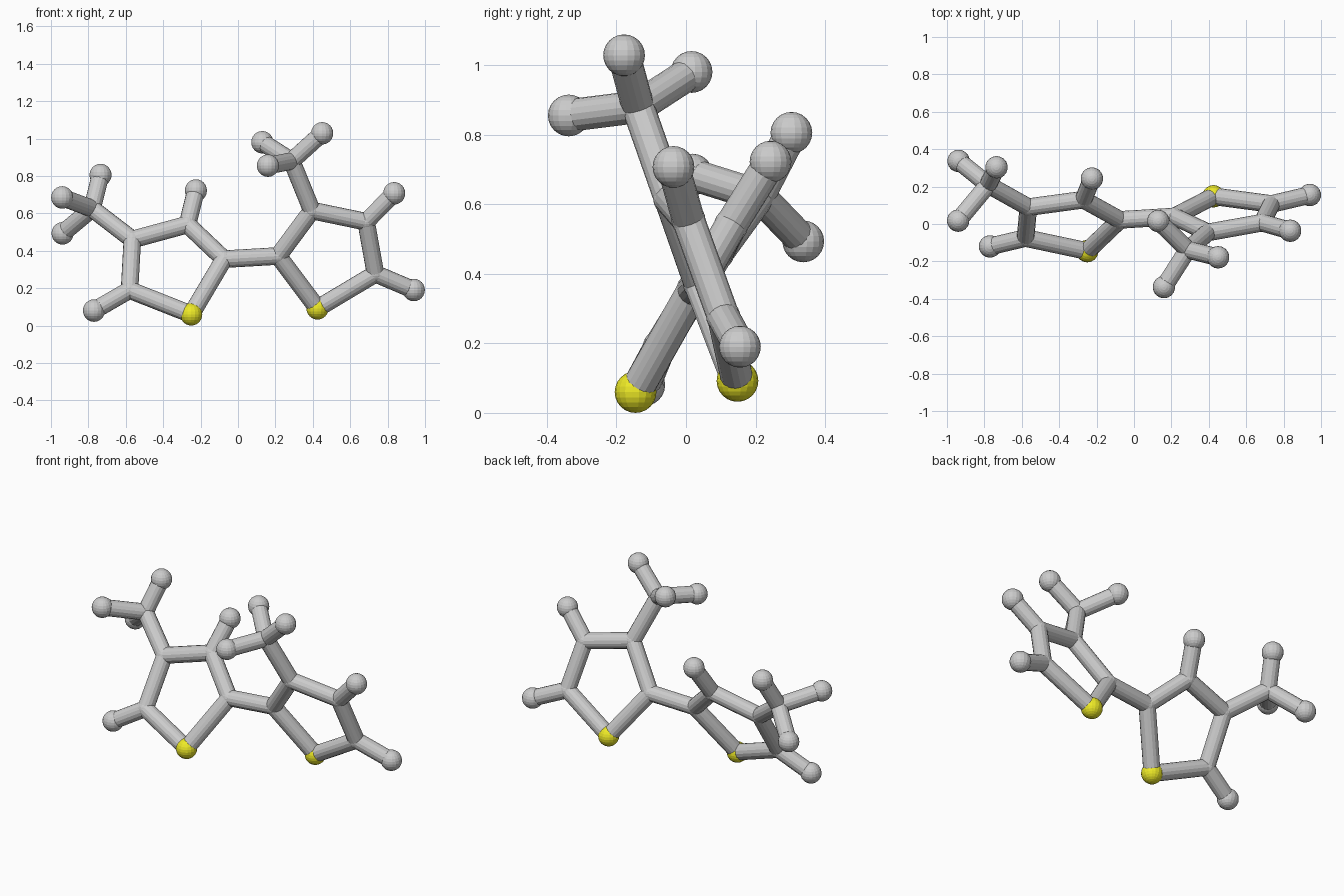
import bpy, bmesh
from mathutils import Vector, Matrix

if "Cube" in bpy.data.objects:
    bpy.data.objects.remove(bpy.data.objects["Cube"])

STICK_R, JOINT_R, BALL_R = 0.047, 0.049, 0.06

# Atom centres: S = yellow ball, C = ring joints, M = methyl centre, H = end balls
left = {
    "S": (-0.25, -0.145, 0.06), "C2": (-0.075, 0.022, 0.355),
    "C3": (-0.27, 0.13, 0.54), "C4": (-0.565, 0.09, 0.46),
    "C5": (-0.58, -0.075, 0.19), "M": (-0.78, 0.21, 0.625),
    "H5": (-0.77, -0.12, 0.08), "H3": (-0.225, 0.243, 0.722),
    "Ma": (-0.735, 0.303, 0.805), "Mb": (-0.94, 0.018, 0.685),
    "Mc": (-0.938, 0.337, 0.493),
}
right = {
    "S": (0.425, 0.148, 0.092), "C2": (0.215, 0.04, 0.372),
    "C3": (0.395, -0.045, 0.615), "C4": (0.685, 0.007, 0.555),
    "C5": (0.735, 0.107, 0.277), "M": (0.287, -0.138, 0.88),
    "H5": (0.94, 0.155, 0.19), "H4": (0.835, -0.036, 0.707),
    "Ma": (0.45, -0.178, 1.028), "Mb": (0.13, 0.016, 0.98),
    "Mc": (0.16, -0.337, 0.855),
}
ring = [("S", "C2"), ("C2", "C3"), ("C3", "C4"), ("C4", "C5"), ("C5", "S")]


def ball(bm, p, r):
    bmesh.ops.create_uvsphere(bm, u_segments=18, v_segments=12, radius=r,
                              matrix=Matrix.Translation(Vector(p)))


def stick(bm, a, b):
    a, b = Vector(a), Vector(b)
    rot = (b - a).to_track_quat('Z', 'Y').to_matrix().to_4x4()
    bmesh.ops.create_cone(bm, cap_ends=True, segments=16, radius1=STICK_R,
                          radius2=STICK_R, depth=(b - a).length,
                          matrix=Matrix.Translation((a + b) / 2) @ rot)


def make(name, sticks=(), balls=(), mat=None):
    bm = bmesh.new()
    for a, b in sticks:
        stick(bm, a, b)
    for p, r in balls:
        ball(bm, p, r)
    me = bpy.data.meshes.new(name)
    bm.to_mesh(me)
    bm.free()
    if mat:
        me.materials.append(mat)
    ob = bpy.data.objects.new(name, me)
    bpy.context.collection.objects.link(ob)


yellow = bpy.data.materials.new("yellow")
yellow.diffuse_color = (0.85, 0.82, 0.02, 1)
yellow.use_nodes = True
yellow.node_tree.nodes["Principled BSDF"].inputs["Base Color"].default_value = yellow.diffuse_color

for side, p, root in (("left", left, "C4"), ("right", right, "C3")):
    # five-sided ring with rounded joints
    make(side + "_ring", [(p[a], p[b]) for a, b in ring],
         [(p[k], JOINT_R) for k in ("C2", "C3", "C4", "C5")])
    make(side + "_sulfur_ball", balls=[(p["S"], BALL_R)], mat=yellow)
    # single hydrogen arms
    arms = [k for k in p if k[0] == "H"]
    make(side + "_hydrogen_arms", [(p["C" + k[1]], p[k]) for k in arms],
         [(p[k], BALL_R) for k in arms])
    # three-pronged methyl branch
    tips = ("Ma", "Mb", "Mc")
    make(side + "_methyl_branch",
         [(p[root], p["M"])] + [(p["M"], p[k]) for k in tips],
         [(p["M"], JOINT_R)] + [(p[k], BALL_R) for k in tips])

# bond linking the two rings
make("ring_link", [(left["C2"], right["C2"])])
